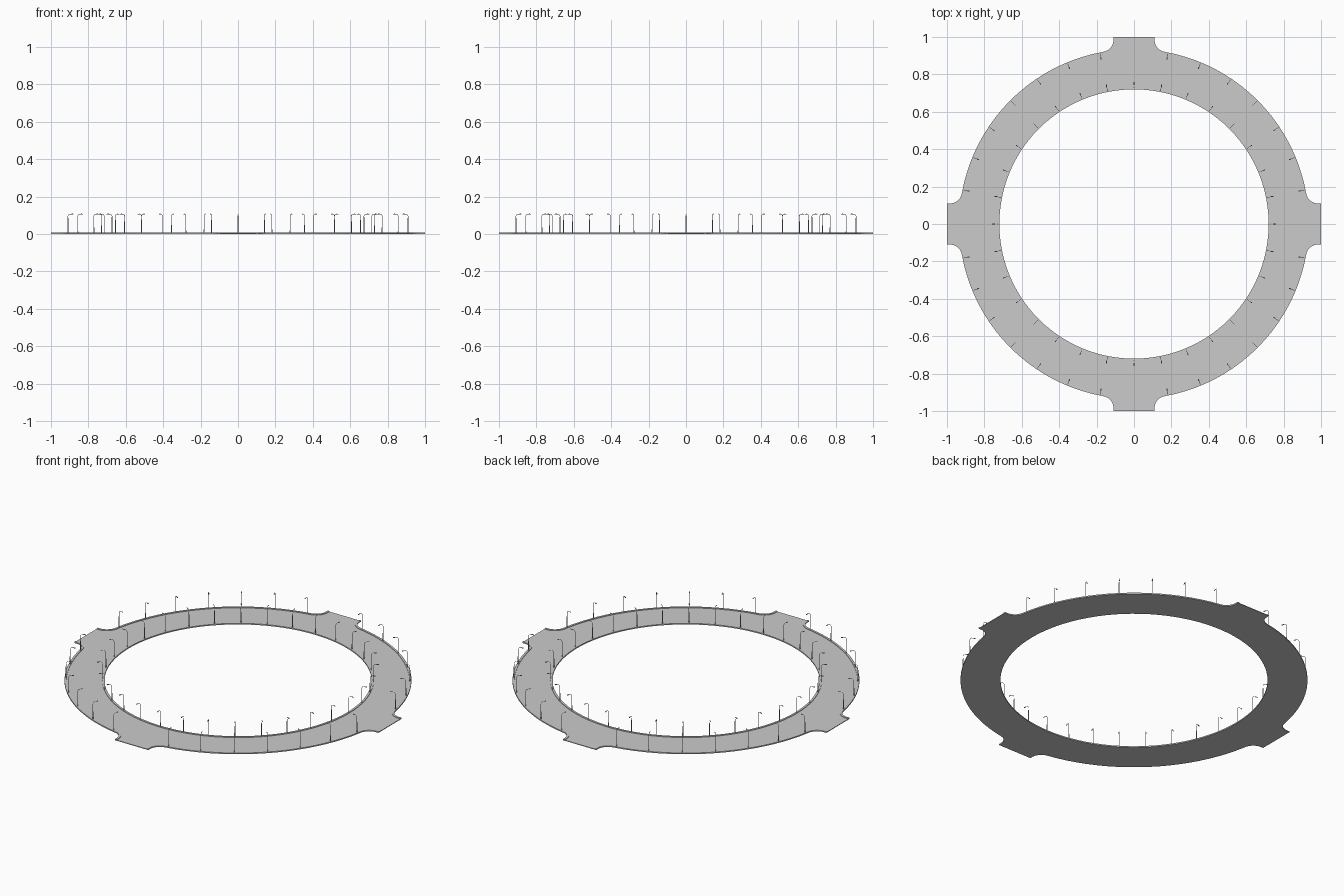
import bpy, bmesh
from math import sin, cos, pi, radians, hypot, atan2

if "Cube" in bpy.data.objects:
    bpy.data.objects.remove(bpy.data.objects["Cube"])

R_IN, R_OUT = 0.72, 0.935
TAB, CX, CY = 0.11, 0.175, 0.985      # tab half width, fillet centre
CURB = 0.012
BASE_Z, CURB_Z = 0.004, 0.007


def rot(p, a):
    return (p[0] * cos(a) - p[1] * sin(a), p[0] * sin(a) + p[1] * cos(a))


def quarter(d):
    """Outer edge between the +y tab and the +x tab, moved inwards by d."""
    fr = hypot(CX, CY) - R_OUT + d
    a_end = atan2(-CY, -CX)
    half = [(TAB - d, 1.0)]
    for i in range(9):
        a = -pi + (a_end + pi) * i / 8
        half.append((CX + fr * cos(a), CY + fr * sin(a)))
    t0 = atan2(CX, CY)
    arc = [t0 + (pi / 2 - 2 * t0) * i / 20 for i in range(1, 20)]
    ring = [((R_OUT - d) * sin(t), (R_OUT - d) * cos(t)) for t in arc]
    return half + ring + [(y, x) for x, y in reversed(half)]


def band(name, outer, inner, z0, z1, closed):
    """Solid strip of rectangular section between two paired outlines."""
    bm = bmesh.new()
    rows = []
    for o, i in zip(outer, inner):
        rows.append([bm.verts.new(c) for c in
                     ((*o, z0), (*o, z1), (*i, z1), (*i, z0))])
    n = len(rows)
    for k in range(n if closed else n - 1):
        a, b = rows[k], rows[(k + 1) % n]
        for j in range(4):
            m = (j + 1) % 4
            bm.faces.new((a[j], a[m], b[m], b[j]))
    if not closed:
        bm.faces.new(rows[0])
        bm.faces.new(rows[-1])
    bmesh.ops.recalc_face_normals(bm, faces=bm.faces)
    me = bpy.data.meshes.new(name)
    bm.to_mesh(me)
    bm.free()
    ob = bpy.data.objects.new(name, me)
    bpy.context.collection.objects.link(ob)
    return ob


def circle(r, n=96):
    return [(r * sin(2 * pi * i / n), r * cos(2 * pi * i / n)) for i in range(n)]


# Road deck with four tabs
outline = []
for q in range(4):
    pts = quarter(0) + [(1.0, 0.055), (1.0, 0.0), (1.0, -0.055)]
    outline += [rot(p, -q * pi / 2) for p in pts]
inner = [(R_IN * x / hypot(x, y), R_IN * y / hypot(x, y)) for x, y in outline]
band("road_deck", outline, inner, 0, BASE_Z, True)

# Curbs along the inner edge and the four outer edges
band("inner_curb", circle(R_IN + CURB), circle(R_IN), 0, CURB_Z, True)
for q in range(4):
    a = -q * pi / 2
    band(f"outer_curb_{q + 1}", [rot(p, a) for p in quarter(0)],
         [rot(p, a) for p in quarter(CURB)], 0, CURB_Z, False)


# Street lamps: tapered posts with a short bent arm over the road
def lamps(name, r, way, angles):
    cu = bpy.data.curves.new(name, 'CURVE')
    cu.dimensions = '3D'
    cu.bevel_depth = 0.002
    cu.bevel_resolution = 0
    cu.use_fill_caps = True
    profile = [(0, 0, 1.2), (0, 0.07, 1.0), (0, 0.095, 0.7), (0.003, 0.102, 0.6),
               (0.010, 0.106, 0.6), (0.018, 0.106, 0.7), (0.019, 0.106, 1.3),
               (0.030, 0.105, 1.3)]
    for deg in angles:
        t = radians(deg)
        sp = cu.splines.new('POLY')
        sp.points.add(len(profile) - 1)
        for pt, (d, z, s) in zip(sp.points, profile):
            rr = r + way * d
            pt.co = (rr * sin(t), rr * cos(t), z, 1)
            pt.radius = s
    ob = bpy.data.objects.new(name, cu)
    bpy.context.collection.objects.link(ob)


STEP = 11.25
lamps("inner_lamps", R_IN + 0.009, 1, [i * STEP for i in range(32)])
lamps("outer_lamps", R_OUT - 0.008, -1, [i * STEP for i in range(32) if i % 8])
